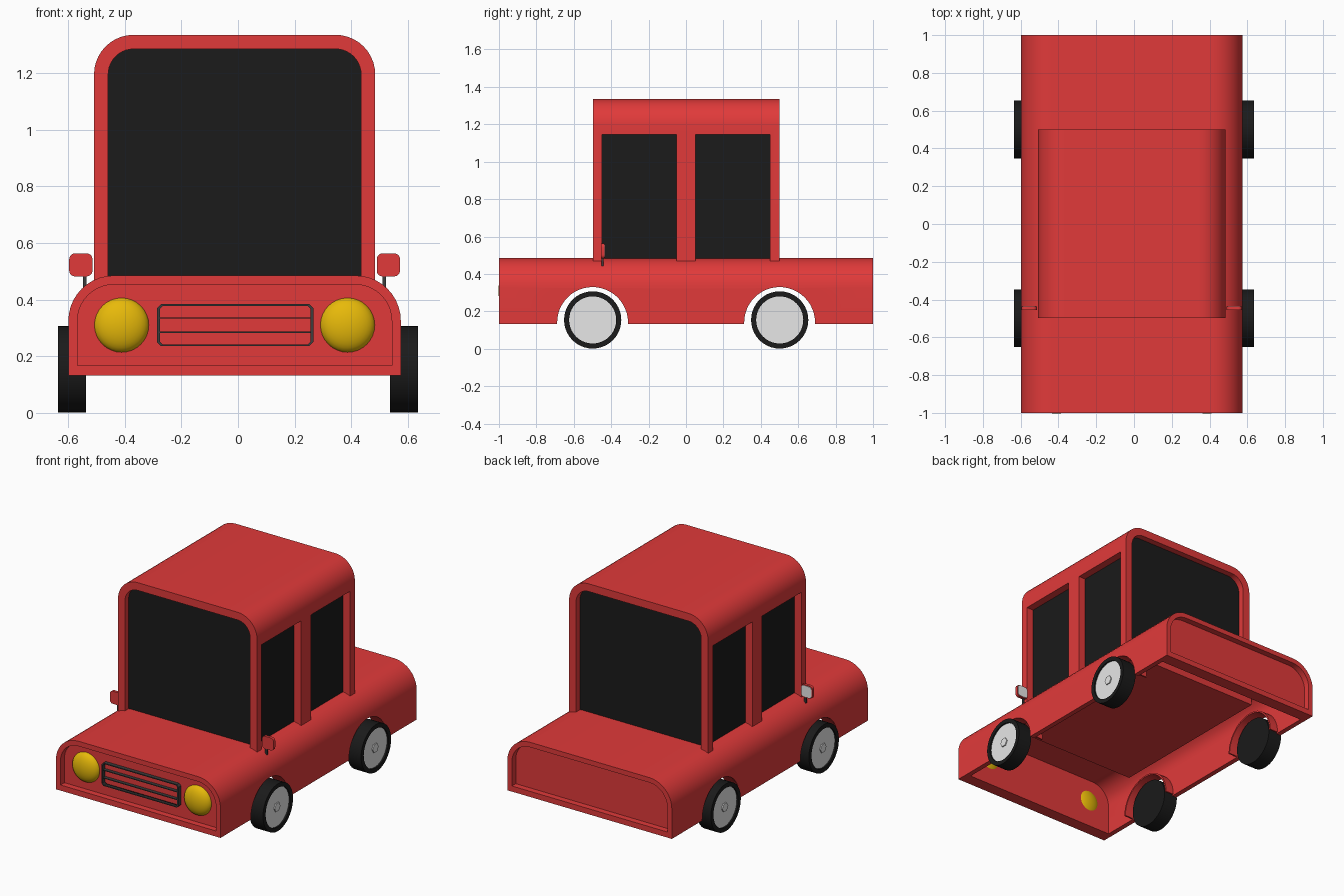
import bpy, bmesh, math

if "Cube" in bpy.data.objects:
    bpy.data.objects.remove(bpy.data.objects["Cube"])

CX = -0.012  # the bodywork sits slightly left of the wheels


def material(name, r, g, b):
    m = bpy.data.materials.new(name)
    m.diffuse_color = (r, g, b, 1)
    m.use_nodes = True
    m.node_tree.nodes["Principled BSDF"].inputs["Base Color"].default_value = m.diffuse_color
    return m


RED = material("red paint", 0.75, 0.042, 0.042)
DARK = material("dark glass and rubber", 0.0105, 0.0105, 0.0105)
TRIM = material("dark grey trim", 0.045, 0.045, 0.045)
GREY = material("light grey metal", 0.8, 0.8, 0.8)
YELLOW = material("yellow lamp", 0.82, 0.5, 0.003)


def finish(name, bm, mat):
    bmesh.ops.recalc_face_normals(bm, faces=bm.faces)
    me = bpy.data.meshes.new(name)
    bm.to_mesh(me)
    bm.free()
    me.materials.append(mat)
    ob = bpy.data.objects.new(name, me)
    bpy.context.collection.objects.link(ob)
    smooth(ob)
    return ob


def smooth(ob):
    bpy.ops.object.select_all(action='DESELECT')
    ob.select_set(True)
    bpy.context.view_layer.objects.active = ob
    bpy.ops.object.shade_smooth_by_angle(angle=math.radians(30))


def prism(name, pts, a, b, mat, axis='y'):
    """Extrude a 2D outline (u, z) from a to b along x or y."""
    bm = bmesh.new()
    put = (lambda u, t, v: (u, t, v)) if axis == 'y' else (lambda u, t, v: (t, u, v))
    lo = [bm.verts.new(put(u, a, v)) for u, v in pts]
    hi = [bm.verts.new(put(u, b, v)) for u, v in pts]
    bm.faces.new(lo)
    bm.faces.new(hi[::-1])
    n = len(pts)
    for i in range(n):
        j = (i + 1) % n
        bm.faces.new((lo[i], lo[j], hi[j], hi[i]))
    return finish(name, bm, mat)


def rounded(cx, hw, z0, z1, rt, rb=0.0, n=10):
    """Rectangle outline with rounded top and bottom corners, from bottom right round to bottom left."""
    pts = []
    for sx, z, r, start in ((1, z0, rb, -90), (1, z1, rt, 0), (-1, z1, rt, 90), (-1, z0, rb, 180)):
        if r == 0:
            pts.append((cx + sx * hw, z))
            continue
        zc = z + r if z == z0 else z - r
        for i in range(n + 1):
            t = math.radians(start + 90 * i / n)
            pts.append((cx + sx * (hw - r) + r * math.cos(t), zc + r * math.sin(t)))
    return pts


def hoop(cx, hw, z0, z1, r, t):
    """Upside-down U outline of thickness t."""
    return rounded(cx, hw, z0, z1, r) + rounded(cx, hw - t, z0, z1 - t, r - t)[::-1]


def box(name, x0, x1, y0, y1, z0, z1, mat):
    return prism(name, [(x0, z0), (x1, z0), (x1, z1), (x0, z1)], y0, y1, mat)


def cut(ob, cutter):
    cutter.hide_render = True
    mod = ob.modifiers.new("cut", 'BOOLEAN')
    mod.operation = 'DIFFERENCE'
    mod.solver = 'EXACT'
    mod.object = cutter
    bpy.context.view_layer.objects.active = ob
    bpy.ops.object.modifier_apply(modifier=mod.name)
    bpy.data.objects.remove(cutter)


def lathe(name, profile, y, z, side, mat, n=40):
    """Spin a (radius, x) profile about an x-parallel axis; side mirrors it."""
    bm = bmesh.new()
    rings = []
    for r, x in profile:
        if r == 0:
            rings.append([bm.verts.new((side * x, y, z))] * n)
        else:
            rings.append([bm.verts.new((side * x, y + r * math.cos(math.tau * i / n),
                                        z + r * math.sin(math.tau * i / n))) for i in range(n)])
    for a, b in zip(rings, rings[1:]):
        for i in range(n):
            j = (i + 1) % n
            bm.faces.new(list(dict.fromkeys((a[i], a[j], b[j], b[i]))))
    return finish(name, bm, mat)


def arc(y, z, r, a0, a1, n=24):
    return [(y + r * math.cos(math.radians(a0 + (a1 - a0) * i / n)),
             z + r * math.sin(math.radians(a0 + (a1 - a0) * i / n))) for i in range(n + 1)]


# Lower body: open-bottomed shell with wheel arches
BW = 0.587
body = prism("body_shell", hoop(CX, BW, 0.132, 0.485, 0.16, 0.032), -1, 1, RED)
for y in (-0.5, 0.5):
    cut(body, prism("arch_cutter", arc(y, 0.14, 0.19, 0, 360, 48)[:-1], -1, 1, RED, 'x'))
smooth(body)

# Floor plate under the cabin
box("floor_plate", CX - 0.49, CX + 0.49, -0.645, 0.53, 0.385, 0.455, RED)

# Recessed end panels and sills
for end, s in (("front", -1), ("rear", 1)):
    prism(end + "_panel", rounded(CX, BW - 0.03, 0.14, 0.456, 0.13), s * 0.96, s * 0.92, RED)
    box(end + "_sill", CX - BW + 0.01, CX + BW - 0.01, s * 0.9995, s * 0.92, 0.132, 0.168, RED)

# Cabin frame with side window openings, and the glass inside it
HW = 0.4965
cabin = prism("cabin_frame", hoop(CX, HW, 0.44, 1.335, 0.14, 0.05), -0.497, 0.5, RED)
for y in (-0.25, 0.25):
    cut(cabin, box("window_cutter", -1, 1, y - 0.2, y + 0.2, 0.4, 1.145, RED))
smooth(cabin)
prism("cabin_glass", rounded(CX, HW - 0.05, 0.46, 1.285, 0.09), -0.46, 0.46, DARK)

# Grille
GX = CX + 0.002
grille = prism("grille_frame", rounded(GX, 0.276, 0.236, 0.384, 0.014, 0.014, 1), -0.985, -0.955, TRIM)
cut(grille, prism("grille_cutter", rounded(GX, 0.266, 0.242, 0.378, 0.01, 0.01, 1), -1.1, -0.9, TRIM))
for z in (0.285, 0.335):
    box("grille_bar", GX - 0.268, GX + 0.268, -0.982, -0.955, z - 0.0025, z + 0.0025, TRIM)

for side, s in (("right", 1), ("left", -1)):
    # Headlights
    bm = bmesh.new()
    bmesh.ops.create_uvsphere(bm, u_segments=32, v_segments=16, radius=0.097)
    for v in bm.verts:
        x, y, z = v.co
        v.co = (x + CX + s * 0.399, z * 0.5 - 0.955, y + 0.31)
    finish(side + "_headlight", bm, YELLOW)

    # Wing mirrors
    mx = CX + s * 0.543
    prism(side + "_mirror_housing", rounded(mx, 0.041, 0.482, 0.563, 0.02, 0.02, 5), -0.455, -0.437, RED)
    prism(side + "_mirror_glass", rounded(mx, 0.036, 0.487, 0.558, 0.016, 0.016, 5), -0.438, -0.434, GREY)
    sx = CX + s * 0.529
    box(side + "_mirror_stem", sx - 0.006, sx + 0.006, -0.452, -0.44, 0.42, 0.49, TRIM)

    for end, y in (("front", -0.499), ("rear", 0.501)):
        # Wheel arch liner
        prism(f"{end}_{side}_arch_liner",
              arc(y, 0.14, 0.2, 0, 180) + arc(y, 0.14, 0.19, 180, 0),
              CX + s * (BW - 0.005), CX + s * (BW - 0.09), RED, 'x')
        # Tyre, wheel disc and hub nut
        tyre = [(0, 0.537), (0.153, 0.537), (0.153, 0.635),
                (0.126, 0.635), (0.126, 0.615), (0, 0.615)]
        lathe(f"{end}_{side}_tyre", tyre, y, 0.154, s, DARK)
        lathe(f"{end}_{side}_wheel_disc", [(0, 0.612), (0.127, 0.612), (0.127, 0.625), (0, 0.625)],
              y, 0.154, s, GREY)
        lathe(f"{end}_{side}_hub_nut", [(0, 0.62), (0.03, 0.62), (0.03, 0.632), (0, 0.632)],
              y, 0.154, s, GREY, 6)
